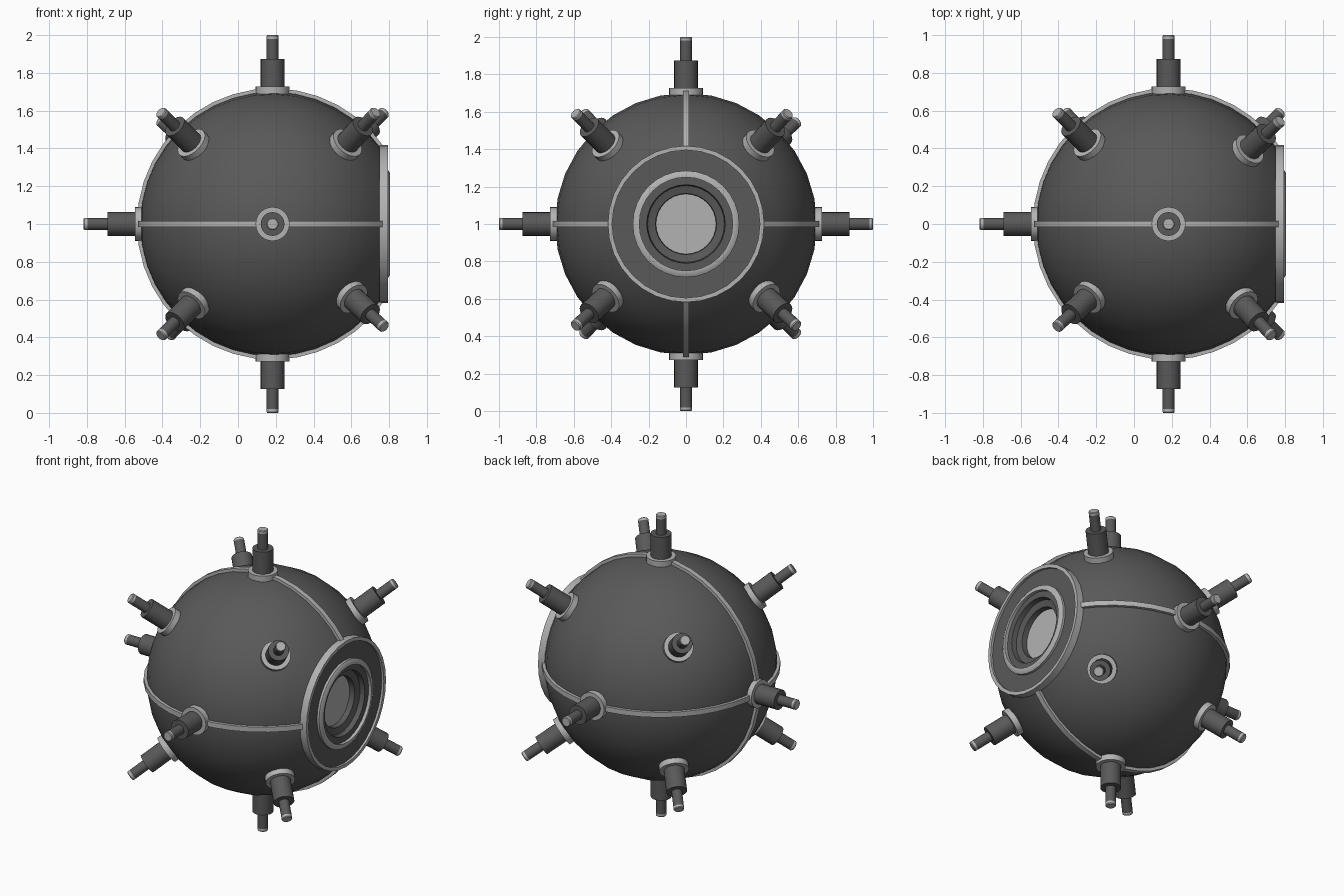
import bpy, bmesh, math
from mathutils import Vector, Matrix

if "Cube" in bpy.data.objects:
    bpy.data.objects.remove(bpy.data.objects["Cube"])

CENTRE = Vector((0.183, 0, 1))
R = 0.70


def material(name, v):
    m = bpy.data.materials.new(name)
    m.diffuse_color = (v, v, v, 1)
    m.use_nodes = True
    m.node_tree.nodes["Principled BSDF"].inputs["Base Color"].default_value = m.diffuse_color
    return m


DARK = material("dark_grey", 0.10)
LIGHT = material("light_grey", 0.45)


def lathe(name, profile, basis, mat, segs=32, start=0.0, end=math.tau, closed=False):
    """Revolve (radius, height) points about local z, then turn by basis."""
    bm = bmesh.new()
    full = end - start > math.tau - 1e-4
    cols = segs if full else segs + 1
    rings = []
    for i in range(cols):
        a = start + (end - start) * i / segs
        rings.append([bm.verts.new((r * math.cos(a), r * math.sin(a), h)) for r, h in profile])
    n = len(profile)
    for i in range(segs):
        p, q = rings[i], rings[(i + 1) % cols]
        for j in range(n if closed else n - 1):
            k = (j + 1) % n
            bm.faces.new((p[j], q[j], q[k], p[k]))
    if not full:
        bm.faces.new(rings[0])
        bm.faces.new(rings[-1])
    bmesh.ops.remove_doubles(bm, verts=bm.verts, dist=1e-5)
    bmesh.ops.recalc_face_normals(bm, faces=bm.faces)
    me = bpy.data.meshes.new(name)
    bm.to_mesh(me)
    bm.free()
    me.transform(Matrix.Translation(CENTRE) @ basis.to_4x4())
    me.materials.append(mat)
    ob = bpy.data.objects.new(name, me)
    bpy.context.collection.objects.link(ob)
    bpy.ops.object.select_all(action='DESELECT')
    ob.select_set(True)
    bpy.context.view_layer.objects.active = ob
    bpy.ops.object.shade_smooth_by_angle(angle=math.radians(32))
    return ob


def toward(d):
    return Vector(d).to_track_quat('Z', 'Y').to_matrix()


X_AXIS = toward((1, 0, 0))

# Spherical shell, open at the eye
a0 = math.asin(0.40 / R)
angles = [a0 + (math.pi - a0) * i / 16 for i in range(17)]
lathe("shell", [(R * math.sin(a), R * math.cos(a)) for a in angles], X_AXIS, DARK)

# Two raised seams, stopping at the eye
seam = [(0.685, -0.017), (0.718, -0.017), (0.718, 0.017), (0.685, 0.017)]
gap = math.radians(34)
for name, basis in (("horizontal_seam", Matrix.Identity(3)),
                    ("vertical_seam", Matrix.Rotation(math.pi / 2, 3, 'X'))):
    lathe(name, seam, basis, LIGHT, 32, gap, math.tau - gap, True)

# Eye: outer rim, recessed plate, inner rim, socket and lens
lathe("eye_outer_rim", [(0.385, 0.565), (0.418, 0.565), (0.418, 0.612), (0.395, 0.612), (0.395, 0.59), (0.385, 0.59)],
      X_AXIS, LIGHT, closed=True)
lathe("eye_plate", [(0.40, 0.597), (0.27, 0.597)], X_AXIS, DARK)
lathe("eye_inner_rim", [(0.285, 0.59), (0.285, 0.612), (0.267, 0.623), (0.250, 0.623), (0.250, 0.59)],
      X_AXIS, LIGHT, closed=True)
lathe("eye_socket", [(0.255, 0.602), (0.21, 0.602), (0.205, 0.57), (0.163, 0.56), (0.160, 0.52)],
      X_AXIS, DARK)
lathe("eye_lens", [(0.165, 0.525), (0, 0.525)], X_AXIS, LIGHT)

# Antennae: five on the axes, eight near the cube corners
s, t = 0.585, 0.54
directions = [(-1, 0, 0), (0, 1, 0), (0, -1, 0), (0, 0, 1), (0, 0, -1),
              (t, -s, s), (s, t, s), (s, -s, -t), (s, s, -t),
              (-s, -t, s), (-s, s, t), (-s, -t, -s), (-t, s, -s)]
for i, d in enumerate(directions):
    b = toward(d)
    lathe(f"antenna_collar_{i}", [(0.06, 0.68), (0.09, 0.68), (0.09, 0.727), (0.06, 0.727)],
          b, LIGHT, 24, closed=True)
    lathe(f"antenna_rod_{i}", [(0, 0.68), (0.063, 0.68), (0.063, 0.874), (0.032, 0.874), (0.032, 0.98), (0, 0.98)],
          b, DARK, 24)
    lathe(f"antenna_tip_{i}", [(0, 0.98), (0.032, 0.98), (0.032, 0.995), (0.028, 1.0), (0, 1.0)], b, LIGHT, 24)
